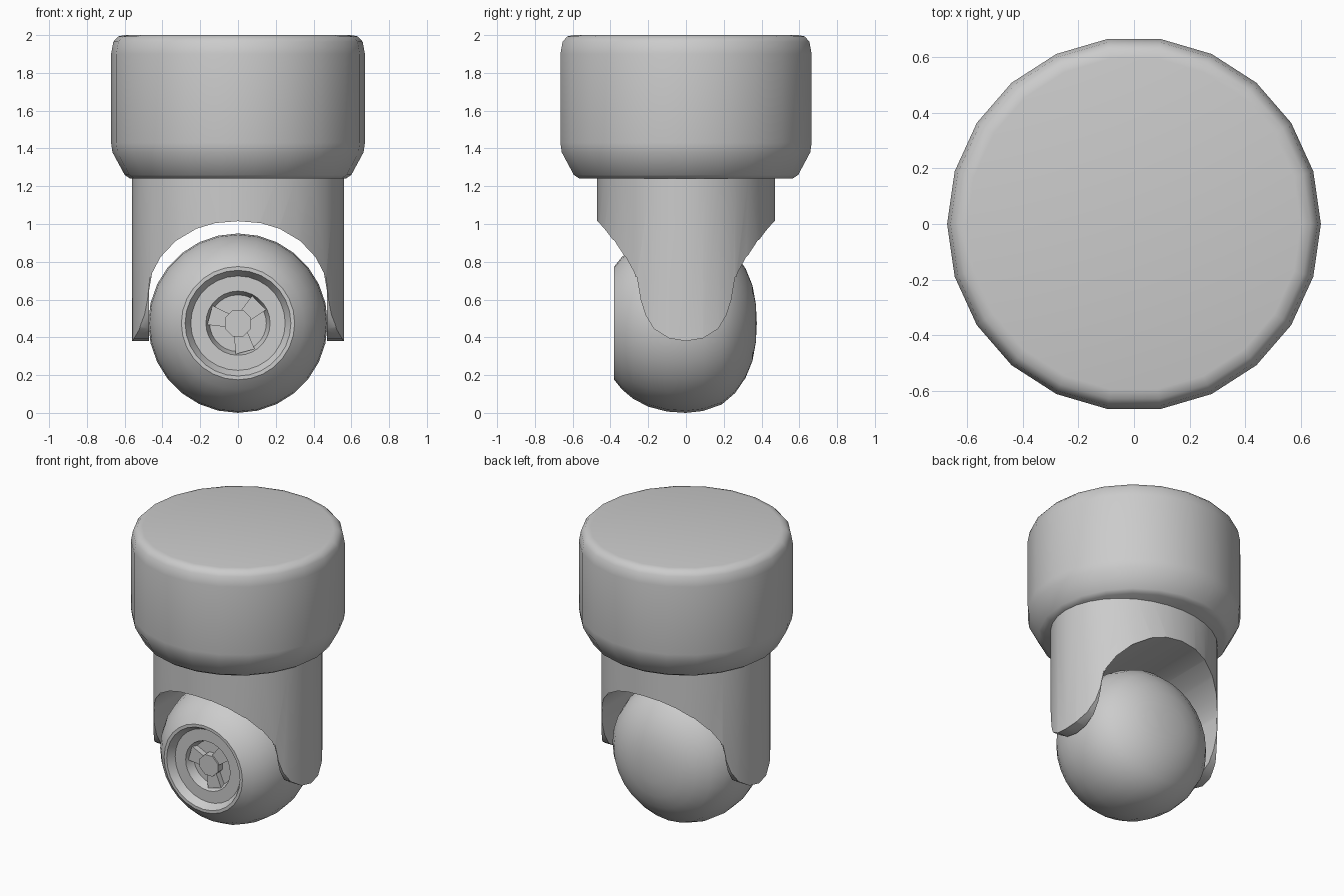
import bpy, bmesh
from math import cos, sin, pi, radians
from mathutils import Matrix, Vector

cube = bpy.data.objects.get("Cube")
if cube:
    bpy.data.objects.remove(cube, do_unlink=True)

grey = bpy.data.materials.new("plain grey")
grey.use_nodes = True
colour = (0.6, 0.6, 0.6, 1)
grey.diffuse_color = colour
grey.node_tree.nodes["Principled BSDF"].inputs["Base Color"].default_value = colour

WHEEL_Z = 0.475
FACE_FRONT = Matrix.Translation((0, 0, WHEEL_Z)) @ Matrix.Rotation(pi / 2, 4, "X")


def finish(bm, name, matrix=Matrix()):
    bmesh.ops.remove_doubles(bm, verts=bm.verts, dist=1e-5)
    bmesh.ops.transform(bm, matrix=matrix, verts=bm.verts)
    bmesh.ops.recalc_face_normals(bm, faces=bm.faces)
    mesh = bpy.data.meshes.new(name)
    bm.to_mesh(mesh)
    bm.free()
    mesh.materials.append(grey)
    obj = bpy.data.objects.new(name, mesh)
    bpy.context.collection.objects.link(obj)
    return obj


def lathe(name, profile, sides, matrix=Matrix()):
    """Turn (radius, height) points around the z axis."""
    bm = bmesh.new()
    verts = [bm.verts.new((r, 0, h)) for r, h in profile]
    edges = [bm.edges.new(pair) for pair in zip(verts, verts[1:])]
    bmesh.ops.spin(bm, geom=verts + edges, cent=(0, 0, 0), axis=(0, 0, 1),
                   angle=2 * pi, steps=sides, use_merge=True)
    return finish(bm, name, matrix)


def prism(name, points, low, high, matrix=Matrix()):
    """Extrude a flat outline along z."""
    bm = bmesh.new()
    face = bm.faces.new([bm.verts.new((x, y, low)) for x, y in points])
    out = bmesh.ops.extrude_face_region(bm, geom=[face])
    moved = [v for v in out["geom"] if isinstance(v, bmesh.types.BMVert)]
    bmesh.ops.translate(bm, verts=moved, vec=Vector((0, 0, high - low)))
    return finish(bm, name, matrix)


def select(obj):
    bpy.ops.object.select_all(action="DESELECT")
    obj.select_set(True)
    bpy.context.view_layer.objects.active = obj


def smooth(obj, degrees):
    select(obj)
    bpy.ops.object.shade_smooth_by_angle(angle=radians(degrees))


def carve(obj, cutter, operation):
    select(obj)
    mod = obj.modifiers.new("carve", "BOOLEAN")
    mod.object, mod.operation, mod.solver = cutter, operation, "EXACT"
    bpy.ops.object.modifier_apply(modifier=mod.name)
    bpy.data.objects.remove(cutter, do_unlink=True)


def mirrored(half):
    """Close a right-hand outline that starts on the centre line."""
    return half + [(-x, y) for x, y in reversed(half) if x > 0]


# Round mounting cap with soft rims
cap = lathe("mounting_cap", [
    (0, 1.24), (0.57, 1.24), (0.6, 1.26), (0.665, 1.38), (0.672, 1.43),
    (0.672, 1.9), (0.66, 1.965), (0.635, 1.993), (0.6, 2), (0, 2)], 22)
smooth(cap, 50)

# Oval fork, with rounded arm ends and an arched wheel opening
oval = [(0.56 * cos(i * pi / 16), 0.47 * sin(i * pi / 16)) for i in range(32)]
fork = prism("fork", oval, 0.3, 1.26)
arm_shape = mirrored([(0, 0.38), (0.09, 0.395), (0.17, 0.445), (0.215, 0.52),
                      (0.24, 0.6), (0.26, 0.72), (0.6, 0.75), (0.6, 1.4)])
side_on = Matrix.Rotation(pi / 2, 4, "Z") @ Matrix.Rotation(pi / 2, 4, "X")
carve(fork, prism("arm_cutter", arm_shape, -1, 1, side_on), "INTERSECT")
arch = mirrored([(0, 1.015), (0.12, 1.005), (0.22, 0.975), (0.33, 0.91),
                 (0.41, 0.825), (0.455, 0.74), (0.472, 0.64), (0.472, 0.2)])
carve(fork, prism("arch_cutter", arch, -1, 1, Matrix.Rotation(pi / 2, 4, "X")),
      "DIFFERENCE")
smooth(fork, 35)

# Domed wheel with a stepped recess in its front face
wheel = lathe("wheel", [
    (0, -0.375), (0.1, -0.37), (0.2, -0.352), (0.29, -0.315), (0.37, -0.26),
    (0.43, -0.19), (0.465, -0.09), (0.475, 0), (0.468, 0.1), (0.442, 0.2),
    (0.4, 0.28), (0.35, 0.34), (0.3, 0.38), (0.28, 0.38), (0.25, 0.33),
    (0.17, 0.33), (0.15, 0.27), (0, 0.27)], 28, FACE_FRONT)
smooth(wheel, 38)

# Axle nut and its three fins inside the recess
nut = [(0.075 * cos(i * pi / 4 + pi / 8), 0.075 * sin(i * pi / 4 + pi / 8))
       for i in range(8)]
prism("axle_nut", nut, 0.26, 0.32, FACE_FRONT)
fin = [(0.05, -0.035), (0.155, -0.055), (0.155, 0.05), (0.05, 0.035)]
for number, degrees in enumerate((285, 165, 45), 1):
    turn = Matrix.Rotation(radians(degrees), 4, "Z")
    prism(f"nut_fin_{number}", fin, 0.26, 0.31, FACE_FRONT @ turn)
